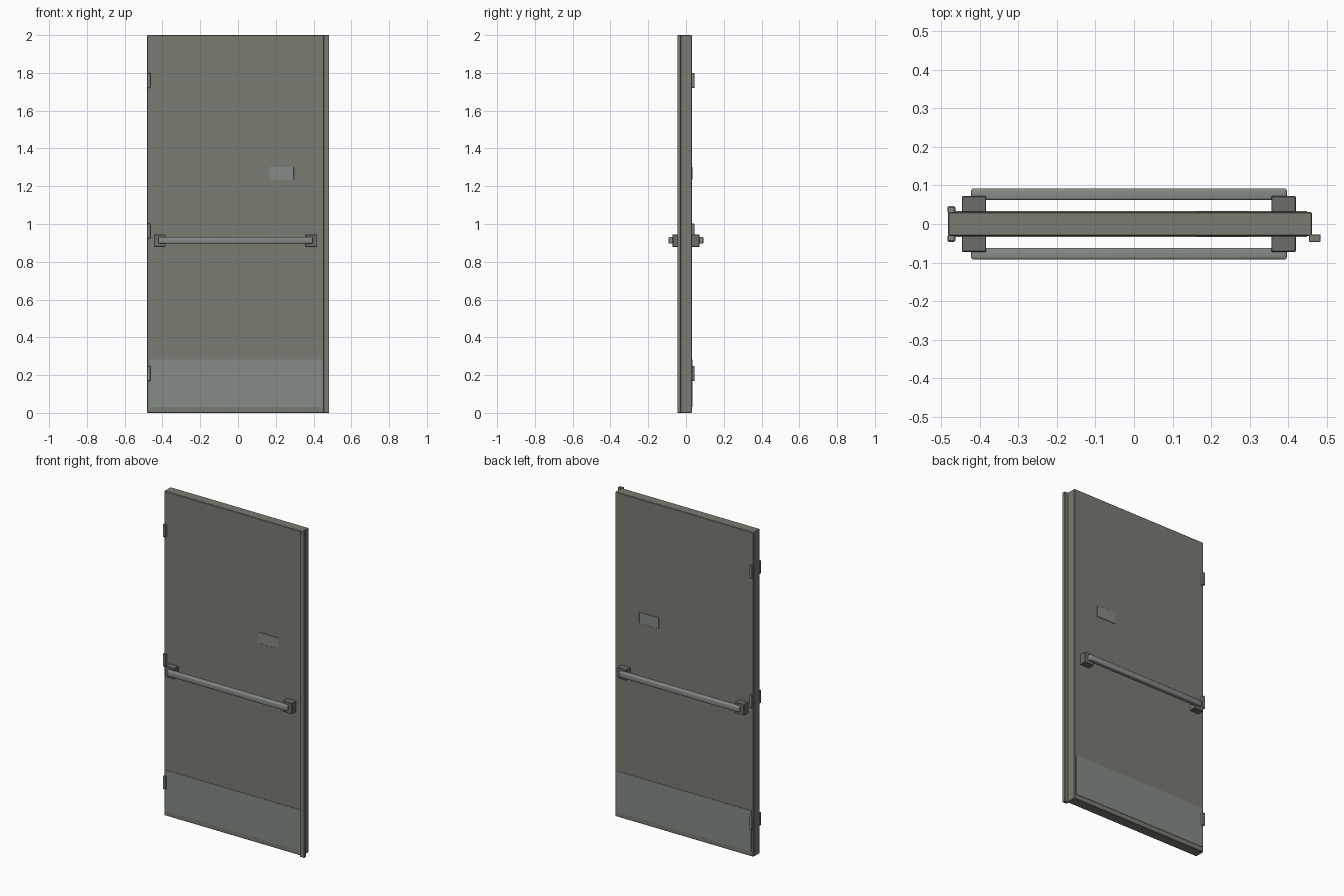
import bpy, bmesh
from mathutils import Vector

if "Cube" in bpy.data.objects:
    bpy.data.objects.remove(bpy.data.objects["Cube"])


def material(name, rgb):
    m = bpy.data.materials.new(name)
    m.diffuse_color = (*rgb, 1)
    m.use_nodes = True
    m.node_tree.nodes["Principled BSDF"].inputs["Base Color"].default_value = m.diffuse_color
    return m


PAINT = material("door_paint", (0.19, 0.20, 0.165))
METAL = material("plate_metal", (0.24, 0.26, 0.245))
DARK = material("bracket_metal", (0.15, 0.155, 0.14))


def box(name, lo, hi, mat, bevel=0.0, segments=1):
    """Box between two corners, with optional bevelled edges."""
    lo, hi = Vector(lo), Vector(hi)
    bm = bmesh.new()
    bmesh.ops.create_cube(bm, size=1)
    for v in bm.verts:
        v.co = (lo + hi) / 2 + v.co * (hi - lo)
    if bevel:
        bmesh.ops.bevel(bm, geom=bm.edges[:], offset=bevel, segments=segments,
                        profile=0.5, affect='EDGES')
    me = bpy.data.meshes.new(name)
    bm.to_mesh(me)
    bm.free()
    ob = bpy.data.objects.new(name, me)
    bpy.context.collection.objects.link(ob)
    me.materials.append(mat)
    return ob


def on_face(name, side, x, depth, z, *args):
    """Box on the front (-1) or back (+1) face; depth runs outward from the middle."""
    y = sorted(side * d for d in depth)
    label = "front_" if side < 0 else "back_"
    return box(label + name, (x[0], y[0], z[0]), (x[1], y[1], z[1]), *args)


# Door leaf and meeting-edge strip
box("door_leaf", (-0.482, -0.031, 0), (0.461, 0.031, 2), PAINT, 0.003)
box("edge_strip", (0.453, -0.046, 0), (0.483, -0.027, 2), PAINT, 0.001)

for side in (-1, 1):
    # Kick plate and small push plate
    on_face("kick_plate", side, (-0.468, 0.448), (0.030, 0.0335), (0.03, 0.282), METAL)
    on_face("push_plate", side, (0.163, 0.296), (0.030, 0.034), (1.235, 1.303), METAL, 0.001)

    # Push bar with its two end brackets
    for end, x in (("left", (-0.446, -0.383)), ("right", (0.356, 0.419))):
        on_face("bracket_" + end, side, x, (0.030, 0.072), (0.878, 0.945), DARK, 0.002)
    bar = on_face("push_bar", side, (-0.422, 0.396), (0.062, 0.092), (0.897, 0.931),
                  METAL, 0.006, 3)
    bpy.context.view_layer.objects.active = bar
    bar.select_set(True)
    bpy.ops.object.shade_smooth_by_angle()
    bar.select_set(False)

    # Hinges
    for i, z in enumerate((0.168, 0.922, 1.72)):
        on_face(f"hinge_{i + 1}", side, (-0.483, -0.463), (0.028, 0.046), (z, z + 0.08),
                METAL, 0.003)
